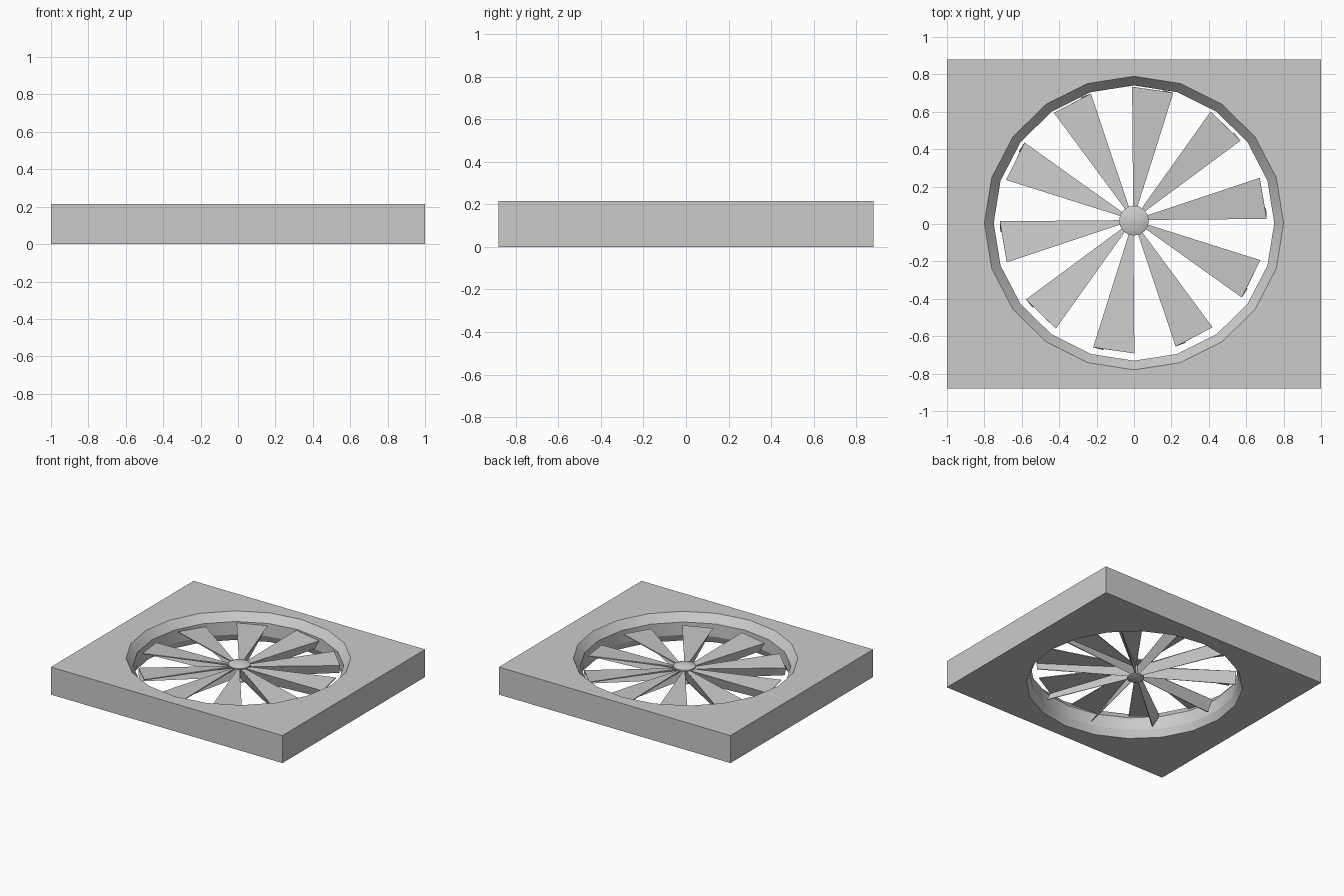
import bpy, bmesh
from math import sin, cos, pi, radians

if "Cube" in bpy.data.objects:
    bpy.data.objects.remove(bpy.data.objects["Cube"])

H = 0.215


def finish(name, bm, angle=30):
    bmesh.ops.recalc_face_normals(bm, faces=bm.faces)
    me = bpy.data.meshes.new(name)
    bm.to_mesh(me)
    bm.free()
    ob = bpy.data.objects.new(name, me)
    bpy.context.collection.objects.link(ob)
    bpy.ops.object.select_all(action='DESELECT')
    ob.select_set(True)
    bpy.context.view_layer.objects.active = ob
    bpy.ops.object.shade_smooth_by_angle(angle=radians(angle))
    return ob


def ring(bm, rx, ry, z, n, cy):
    return [bm.verts.new((rx * cos(2 * pi * i / n), cy + ry * sin(2 * pi * i / n), z))
            for i in range(n)]


def bridge(bm, a, b):
    n = len(a)
    for i in range(n):
        j = (i + 1) % n
        bm.faces.new((a[i], a[j], b[j], b[i]))


def loop_edges(bm, vs):
    out = []
    for i in range(len(vs)):
        pair = (vs[i], vs[(i + 1) % len(vs)])
        out.append(bm.edges.get(pair) or bm.edges.new(pair))
    return out


# Square housing with a hole flared at both ends
bm = bmesh.new()
rect = [(-1, -0.88), (1, -0.88), (1, 0.88), (-1, 0.88)]
low = [bm.verts.new((x, y, 0)) for x, y in rect]
high = [bm.verts.new((x, y, H)) for x, y in rect]
bridge(bm, low, high)
hole = [ring(bm, r, r * 0.981, z, 20, 0.005)
        for r, z in [(0.775, 0), (0.75, 0.055), (0.75, 0.155), (0.80, H)]]
for a, b in zip(hole, hole[1:]):
    bridge(bm, a, b)
for outer, inner, nz in ((low, hole[0], -1), (high, hole[-1], 1)):
    bmesh.ops.triangle_fill(bm, use_beauty=True, normal=(0, 0, nz),
                            edges=loop_edges(bm, outer) + loop_edges(bm, inner))
finish("housing", bm, 22)

# Hub: two caps joined by a thin spindle
bm = bmesh.new()
profile = [(0.035, 0.035), (0.06, 0.045), (0.06, 0.055), (0.02, 0.06),
           (0.02, 0.15), (0.08, 0.155), (0.08, 0.165), (0.045, 0.18)]
rows = [ring(bm, r, r, z, 16, 0.018) for r, z in profile]
for a, b in zip(rows, rows[1:]):
    bridge(bm, a, b)
bm.faces.new(rows[0])
bm.faces.new(rows[-1])
finish("hub", bm)

# Ten blades: a flat upper vane with a flange hanging from its clockwise edge
R0, R1, T = 0.018, 0.713, 0.006
for k in range(10):
    a_hi = radians(90.5 + 36 * k)
    a_lo = a_hi - radians(18)
    a_in = a_lo + radians(4)
    a_t = radians(0.6)
    section = [(a_hi, 0.15), (a_lo, 0.14), (a_in, 0.06), (a_in + a_t, 0.06),
               (a_lo + a_t, 0.14 - T), (a_hi, 0.15 - T)]
    bm = bmesh.new()
    ends = [[bm.verts.new((r * cos(a) - 0.004, 0.021 + r * sin(a), z))
             for a, z in section] for r in (R0, R1)]
    bridge(bm, ends[0], ends[1])
    bm.faces.new(ends[0])
    bm.faces.new(ends[1])
    finish(f"blade_{k + 1}", bm)
